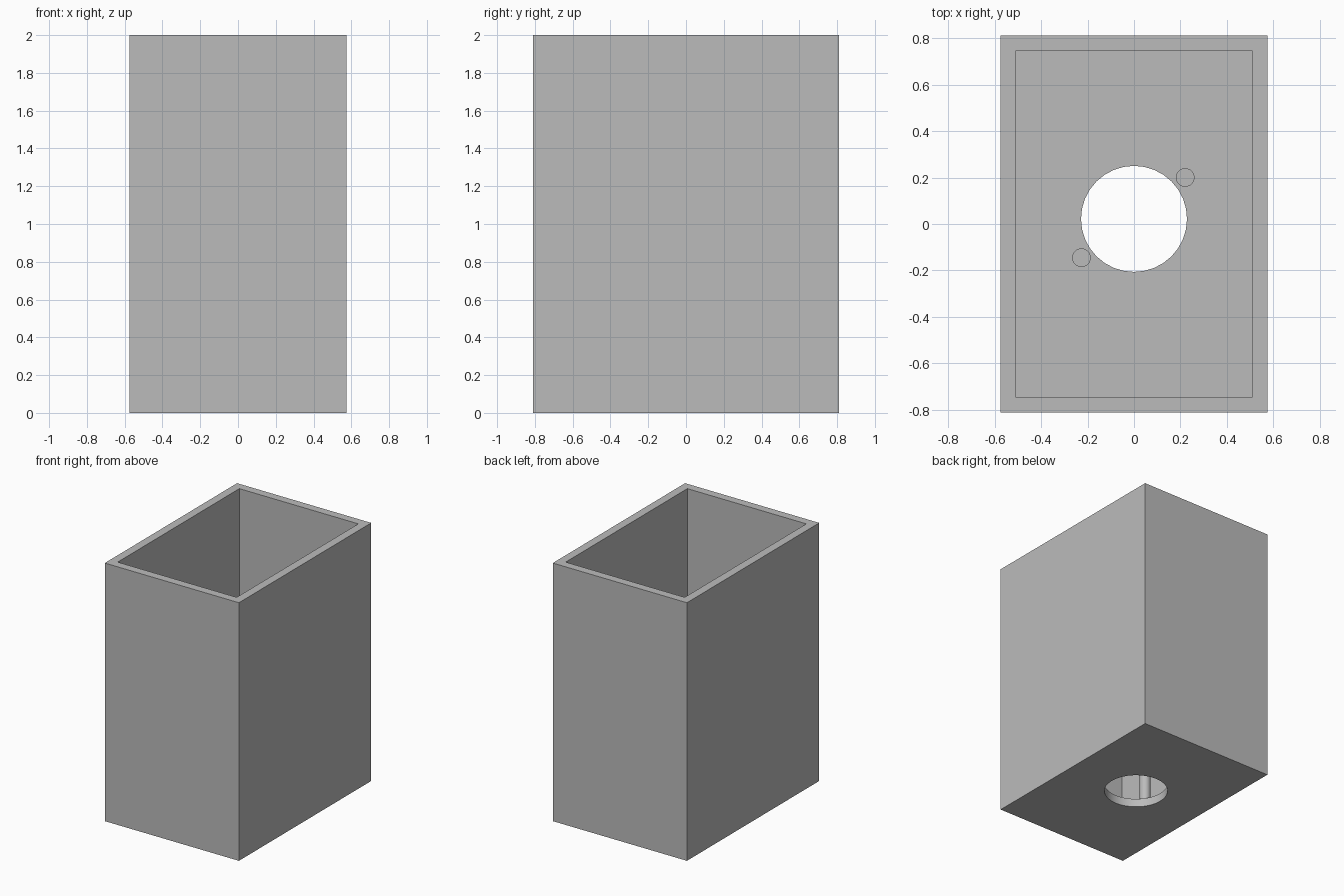
import bpy, bmesh, math

cube = bpy.data.objects.get("Cube")
if cube:
    bpy.data.objects.remove(cube, do_unlink=True)

W, D, H, T = 0.575, 0.81, 2.0, 0.065   # half width, half depth, height, wall

grey = bpy.data.materials.new("plain grey")
grey.use_nodes = True
colour = (0.5, 0.5, 0.5, 1)
grey.diffuse_color = colour
grey.node_tree.nodes["Principled BSDF"].inputs["Base Color"].default_value = colour


def circle(x, y, r, n=32):
    return [(x + r * math.cos(math.tau * i / n), y + r * math.sin(math.tau * i / n))
            for i in range(n)]


def rect(x0, x1, y0, y1):
    return [(x0, y0), (x1, y0), (x1, y1), (x0, y1)]


def prism(name, outlines, z0, z1):
    """Upright solid from a plan outline; further outlines are holes."""
    bm = bmesh.new()
    rims = {z0: [], z1: []}
    for outline in outlines:
        rings = []
        for z in (z0, z1):
            ring = [bm.verts.new((x, y, z)) for x, y in outline]
            rings.append(ring)
            rims[z] += [bm.edges.new((ring[i - 1], ring[i])) for i in range(len(ring))]
        low, high = rings
        for i in range(len(low)):
            bm.faces.new((low[i - 1], low[i], high[i], high[i - 1]))
    for edges in rims.values():
        bmesh.ops.triangle_fill(bm, edges=edges, use_beauty=True)
    bmesh.ops.recalc_face_normals(bm, faces=bm.faces)
    mesh = bpy.data.meshes.new(name)
    bm.to_mesh(mesh)
    bm.free()
    mesh.materials.append(grey)
    obj = bpy.data.objects.new(name, mesh)
    bpy.context.collection.objects.link(obj)
    return obj


def smooth(obj):
    bpy.ops.object.select_all(action='DESELECT')
    obj.select_set(True)
    bpy.context.view_layer.objects.active = obj
    bpy.ops.object.shade_smooth_by_angle(angle=math.radians(30))


# Floor with a round opening
floor = prism("floor", [rect(-W, W, -D, D), circle(0, 0.022, 0.228)], 0, T)
smooth(floor)

# Back and side walls in one U-shaped shell
inner_x, inner_y = W - T, D - T
prism("back_and_side_walls", [[
    (-W, -inner_y), (-W, D), (W, D), (W, -inner_y),
    (inner_x, -inner_y), (inner_x, inner_y),
    (-inner_x, inner_y), (-inner_x, -inner_y)]], T, H)

# Separate front panel closing the shell
prism("front_panel", [rect(-W, W, -D, -inner_y)], T, H)

# Two mounting posts beside the opening
for side, x, y in (("left", 0.22, 0.2), ("right", -0.226, -0.145)):
    smooth(prism(side + "_mounting_post", [circle(x, y, 0.04)], T, 0.45))
